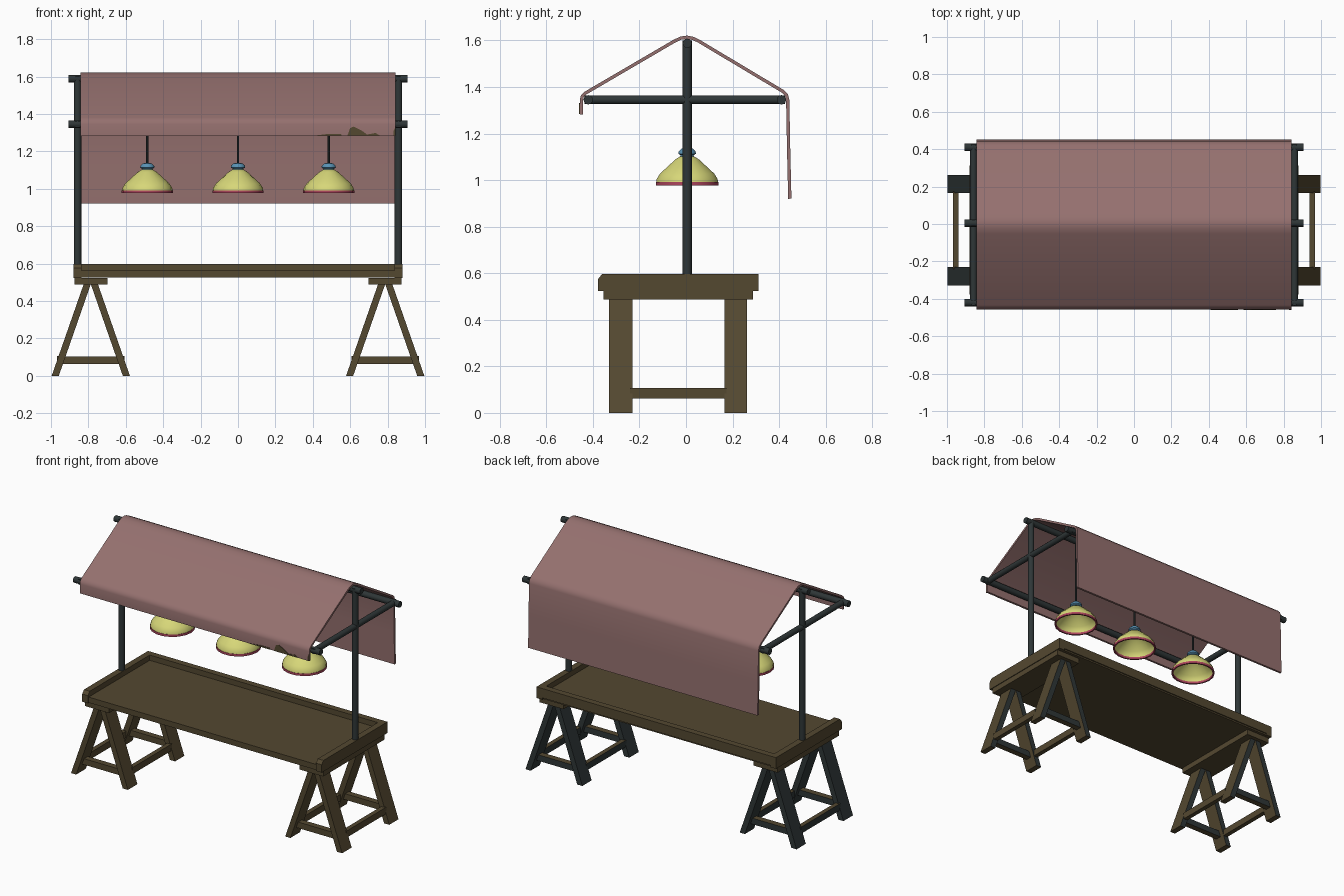
import bpy, bmesh, math
from mathutils import Vector

if "Cube" in bpy.data.objects:
    bpy.data.objects.remove(bpy.data.objects["Cube"])


def mat(name, r, g, b):
    m = bpy.data.materials.new(name)
    m.diffuse_color = (r, g, b, 1)
    m.use_nodes = True
    m.node_tree.nodes["Principled BSDF"].inputs["Base Color"].default_value = m.diffuse_color
    return m


WOOD = mat("brown wood", 0.088, 0.065, 0.030)
SLATE = mat("dark slate", 0.028, 0.037, 0.038)
CLOTH = mat("dusty rose cloth", 0.300, 0.163, 0.158)
YELLOW = mat("lamp yellow", 0.68, 0.68, 0.19)
PINK = mat("rim pink", 0.42, 0.06, 0.11)
BLUE = mat("cap blue", 0.10, 0.29, 0.46)


def finish(bm, name, mats, rule=None, smooth=False):
    bmesh.ops.recalc_face_normals(bm, faces=bm.faces)
    bm.normal_update()
    for f in bm.faces:
        if rule:
            f.material_index = rule(f)
    me = bpy.data.meshes.new(name)
    bm.to_mesh(me)
    bm.free()
    for m in mats:
        me.materials.append(m)
    ob = bpy.data.objects.new(name, me)
    bpy.context.collection.objects.link(ob)
    if smooth:
        bpy.context.view_layer.objects.active = ob
        ob.select_set(True)
        bpy.ops.object.shade_smooth_by_angle(angle=math.radians(40))
        ob.select_set(False)
    return ob


def prism(name, pts, a, b, axis, mats=(WOOD,), rule=None, smooth=False):
    """Extrude a 2D outline from a to b along axis 'x' (pts = y,z) or 'y' (pts = x,z)."""
    bm = bmesh.new()
    put = (lambda p, t: (t, p[0], p[1])) if axis == 'x' else (lambda p, t: (p[0], t, p[1]))
    v0 = [bm.verts.new(put(p, a)) for p in pts]
    v1 = [bm.verts.new(put(p, b)) for p in pts]
    n = len(pts)
    bm.faces.new(v0)
    bm.faces.new(v1[::-1])
    for i in range(n):
        j = (i + 1) % n
        bm.faces.new((v0[i], v0[j], v1[j], v1[i]))
    return finish(bm, name, mats, rule, smooth)


def box(name, x0, x1, y0, y1, z0, z1, mats=(WOOD,), rule=None):
    return prism(name, [(x0, z0), (x1, z0), (x1, z1), (x0, z1)], y0, y1, 'y', mats, rule)


def rod(name, p, q, r, sides=12):
    p, q = Vector(p), Vector(q)
    bm = bmesh.new()
    bmesh.ops.create_cone(bm, cap_ends=True, segments=sides, radius1=r, radius2=r, depth=(q - p).length)
    rot = Vector((0, 0, 1)).rotation_difference(q - p).to_matrix()
    for v in bm.verts:
        v.co = rot @ v.co + (p + q) / 2
    return finish(bm, name, [SLATE], smooth=True)


def lathe(name, prof, x, y, m, sides=18):
    """Closed (r, z) outline spun round a vertical axis."""
    bm = bmesh.new()
    rings = []
    for r, z in prof:
        rings.append([bm.verts.new((x + r * math.cos(2 * math.pi * k / sides),
                                    y + r * math.sin(2 * math.pi * k / sides), z)) for k in range(sides)])
    for i in range(len(rings)):
        a, b = rings[i], rings[(i + 1) % len(rings)]
        for k in range(sides):
            j = (k + 1) % sides
            bm.faces.new((a[k], a[j], b[j], b[k]))
    return finish(bm, name, [m], smooth=True)


# Table tray: board, back rim and end rims with chamfered fronts
box("table_board", -0.875, 0.875, -0.37, 0.305, 0.525, 0.562)
box("back_rim", -0.84, 0.84, 0.27, 0.312, 0.535, 0.597)
for s, side in ((-1, "left"), (1, "right")):
    prism(side + "_end_rim", [(-0.378, 0.523), (0.312, 0.523), (0.312, 0.597), (-0.36, 0.597), (-0.378, 0.575)],
          s * 0.838, s * 0.88, 'x')


# Trestles: worn slate paint on the left- and back-facing sides
def painted(f):
    return 1 if f.normal.x < -0.4 or f.normal.y > 0.5 else 0


TM = (WOOD, SLATE)
for s, side in ((-1, "left"), (1, "right")):
    c = s * 0.787
    box(side + "_trestle_top", c - 0.088, c + 0.088, -0.355, 0.288, 0.487, 0.523)
    for t, pos in ((-1, "a"), (1, "b")):
        for y0, y1, row in ((-0.33, -0.23, "front"), (0.165, 0.262, "back")):
            prism(f"{side}_{row}_leg_{pos}",
                  [(c + t * 0.209, 0), (c + t * 0.171, 0), (c + t * 0.0, 0.49), (c + t * 0.038, 0.49)],
                  y0, y1, 'y', TM, painted)
        xm = c + t * 0.165
        box(f"{side}_long_brace_{pos}", xm - 0.015, xm + 0.015, -0.24, 0.175, 0.062, 0.106, TM, painted)
    for yc, row in ((-0.28, "front"), (0.213, "back")):
        box(f"{side}_{row}_cross_brace", c - 0.165, c + 0.165, yc - 0.02, yc + 0.02, 0.064, 0.104, TM, painted)

# Pole frame
Y = 0.005
for s, side in ((-1, "left"), (1, "right")):
    rod(side + "_post", (s * 0.858, Y, 0.55), (s * 0.858, Y, 1.60), 0.020)
    rod(side + "_cross_pole", (s * 0.858, -0.435, 1.345), (s * 0.858, 0.425, 1.345), 0.019)
for y, z, name in ((Y, 1.588, "ridge_pole"), (-0.42, 1.345, "front_eave_pole"), (0.41, 1.345, "back_eave_pole")):
    rod(name, (-0.905, y, z), (0.905, y, z), 0.020)

# Canopy cloth: one draped outline given thickness
path = [Vector(p) for p in ((-0.449, 1.283), (-0.449, 1.345), (-0.445, 1.362), (-0.43, 1.375), (-0.05, 1.597),
                            (-0.022, 1.610), (0.005, 1.614), (0.03, 1.609), (0.055, 1.597), (0.415, 1.382),
                            (0.432, 1.365), (0.437, 1.345), (0.441, 1.13), (0.446, 0.92))]
bm = bmesh.new()
T = 0.007
rows = []
for i, p in enumerate(path):
    d = (path[min(i + 1, len(path) - 1)] - path[max(i - 1, 0)]).normalized()
    n = Vector((-d.y, d.x)) * T
    q = [p + n, p - n]
    rows.append([bm.verts.new((x, w.x, w.y)) for w in q for x in (-0.843, 0.843)])
for a, b in zip(rows, rows[1:]):
    for i, j in ((0, 1), (1, 3), (3, 2), (2, 0)):
        bm.faces.new((a[i], a[j], b[j], b[i]))
for r in (rows[0], rows[-1]):
    bm.faces.new((r[0], r[1], r[3], r[2]))
finish(bm, "canopy_cloth", [CLOTH], smooth=True)

# Stained patches along the front hem
for k, pts in enumerate((
        [(0.41, 1.284), (0.555, 1.284), (0.55, 1.294), (0.48, 1.293)],
        [(0.585, 1.284), (0.76, 1.284), (0.735, 1.298), (0.69, 1.29), (0.66, 1.312), (0.62, 1.332), (0.60, 1.325)],
        [(0.83, 1.284), (0.843, 1.284), (0.843, 1.33), (0.832, 1.31)])):
    prism(f"hem_stain_{k}", pts, -0.459, -0.453, 'y')

# Hanging lamps: shade, rim, cap and wire
for x, pos in ((-0.485, "left"), (0, "middle"), (0.485, "right")):
    shade = [(0.135, 0.988), (0.133, 1.005), (0.118, 1.028), (0.092, 1.052), (0.050, 1.090), (0.030, 1.102),
             (0.004, 1.103), (0.004, 1.096), (0.045, 1.083), (0.085, 1.049), (0.112, 1.024), (0.127, 1.003),
             (0.129, 0.988)]
    lathe(pos + "_lamp_shade", shade, x, Y, YELLOW)
    lathe(pos + "_lamp_rim", [(0.137, 0.976), (0.137, 0.991), (0.127, 0.991), (0.127, 0.976)], x, Y, PINK)
    lathe(pos + "_lamp_cap", [(0.034, 1.095), (0.028, 1.107), (0.038, 1.113), (0.037, 1.123), (0.024, 1.136),
                              (0.004, 1.137), (0.004, 1.095)], x, Y, BLUE)
    rod(pos + "_lamp_wire", (x, Y, 1.12), (x, Y, 1.59), 0.006, 8)
